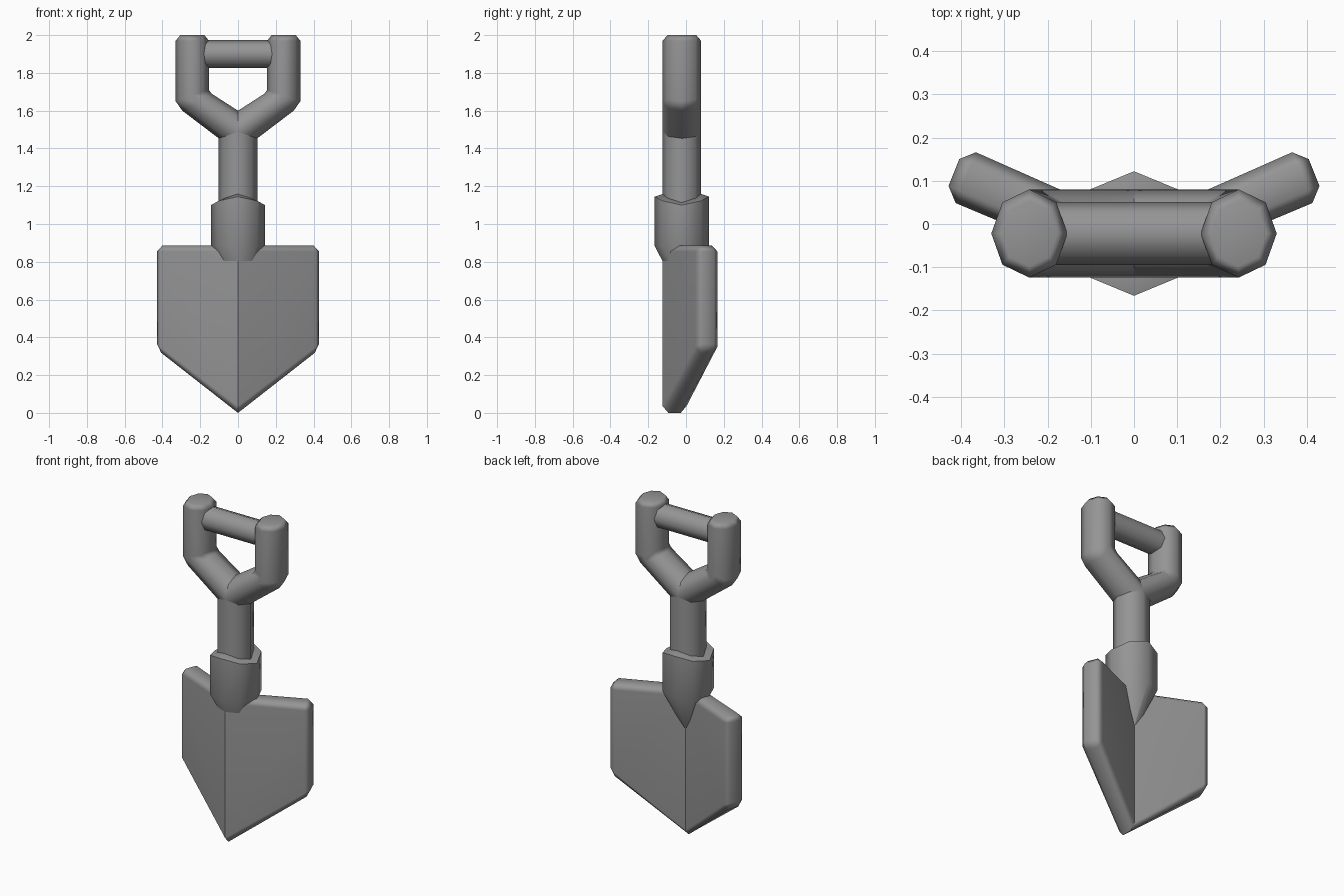
import bpy, bmesh
from math import radians, sin, cos, pi
from mathutils import Vector

cube = bpy.data.objects.get("Cube")
if cube:
    bpy.data.objects.remove(cube, do_unlink=True)

AXIS_Y = -0.022   # depth of the handle's centre line
SIDES = 8

metal = bpy.data.materials.new("grey metal")
metal.use_nodes = True
metal.diffuse_color = (0.3, 0.3, 0.3, 1)
metal.node_tree.nodes["Principled BSDF"].inputs["Base Color"].default_value = (0.3, 0.3, 0.3, 1)


def finish(name, bm, mirror=False):
    """Turn a bmesh into a smooth-shaded object."""
    bmesh.ops.recalc_face_normals(bm, faces=bm.faces[:])
    mesh = bpy.data.meshes.new(name)
    bm.to_mesh(mesh)
    bm.free()
    mesh.materials.append(metal)
    ob = bpy.data.objects.new(name, mesh)
    bpy.context.collection.objects.link(ob)
    bpy.ops.object.select_all(action='DESELECT')
    ob.select_set(True)
    bpy.context.view_layer.objects.active = ob
    bpy.ops.object.shade_smooth_by_angle(angle=radians(55))
    if mirror:
        mod = ob.modifiers.new("Mirror", 'MIRROR')
        mod.use_mirror_merge = False
    mod = ob.modifiers.new("Weighted normals", 'WEIGHTED_NORMAL')
    mod.keep_sharp = True
    return ob


def loft(name, rings, mirror=False):
    """Skin octagonal rings: (centre x, centre z, half x, half z, depth radius, wave)."""
    bm = bmesh.new()
    loops = []
    for cx, cz, hx, hz, ry, wave in rings:
        loop = []
        for k in range(SIDES):
            a = 2 * pi * k / SIDES
            loop.append(bm.verts.new((cx + hx * cos(a), AXIS_Y + ry * sin(a),
                                      cz + hz * cos(a) + wave * sin(a) ** 2)))
        loops.append(loop)
    for low, high in zip(loops, loops[1:]):
        for k in range(SIDES):
            n = (k + 1) % SIDES
            bm.faces.new((low[k], low[n], high[n], high[k]))
    bm.faces.new(loops[0])
    bm.faces.new(loops[-1])
    return finish(name, bm, mirror)


# Blade: one bevelled wing of the bent plate, mirrored at a sharp crease
bm = bmesh.new()
front = [(0, -0.125, 0), (0.44, 0.06, 0.335), (0.44, 0.06, 0.885), (0, -0.125, 0.885)]
back = [(0, 0.004, 0), (0.393, 0.178, 0.335), (0.393, 0.178, 0.885), (0, 0.004, 0.885)]
f = [bm.verts.new(p) for p in front]
b = [bm.verts.new(p) for p in back]
bm.faces.new(f)
bm.faces.new(b[::-1])
for i in range(4):
    j = (i + 1) % 4
    bm.faces.new((f[i], b[i], b[j], f[j]))
rim = [e for e in bm.edges if max(v.co.x for v in e.verts) > 0.01]
bmesh.ops.bevel(bm, geom=rim, offset=0.03, segments=1, affect='EDGES')
finish("blade", bm, mirror=True)

# Collar: cone sinking into the blade, sleeve, wavy chamfered rim
loft("collar", [
    (0, 0.61, 0.004, 0, 0.004, 0),
    (0, 0.885, 0.144, 0, 0.144, 0),
    (0, 1.10, 0.144, 0, 0.144, 0.045),
    (0, 1.115, 0.098, 0, 0.098, 0.045),
])

# Shaft up to the fork
loft("shaft", [(0, 0.95, 0.102, 0, 0.102, 0), (0, 1.488, 0.102, 0, 0.102, 0)])

# Fork: slanted arm bending into an upright with a rounded top, mirrored
loft("fork_arm", [
    (0, 1.488, 0, -0.112, 0.102, 0),
    (0.2175, 1.645, 0.0775, -0.045, 0.102, 0),
    (0.242, 1.68, 0.088, -0.03, 0.102, 0),
    (0.242, 1.97, 0.088, 0, 0.102, 0),
    (0.242, 2.0, 0.064, 0, 0.076, 0),
], mirror=True)

# Grip bar between the uprights
loft("grip_bar", [(x, 1.9, 0, 0.073, 0.073, 0) for x in (-0.2, 0.2)])
